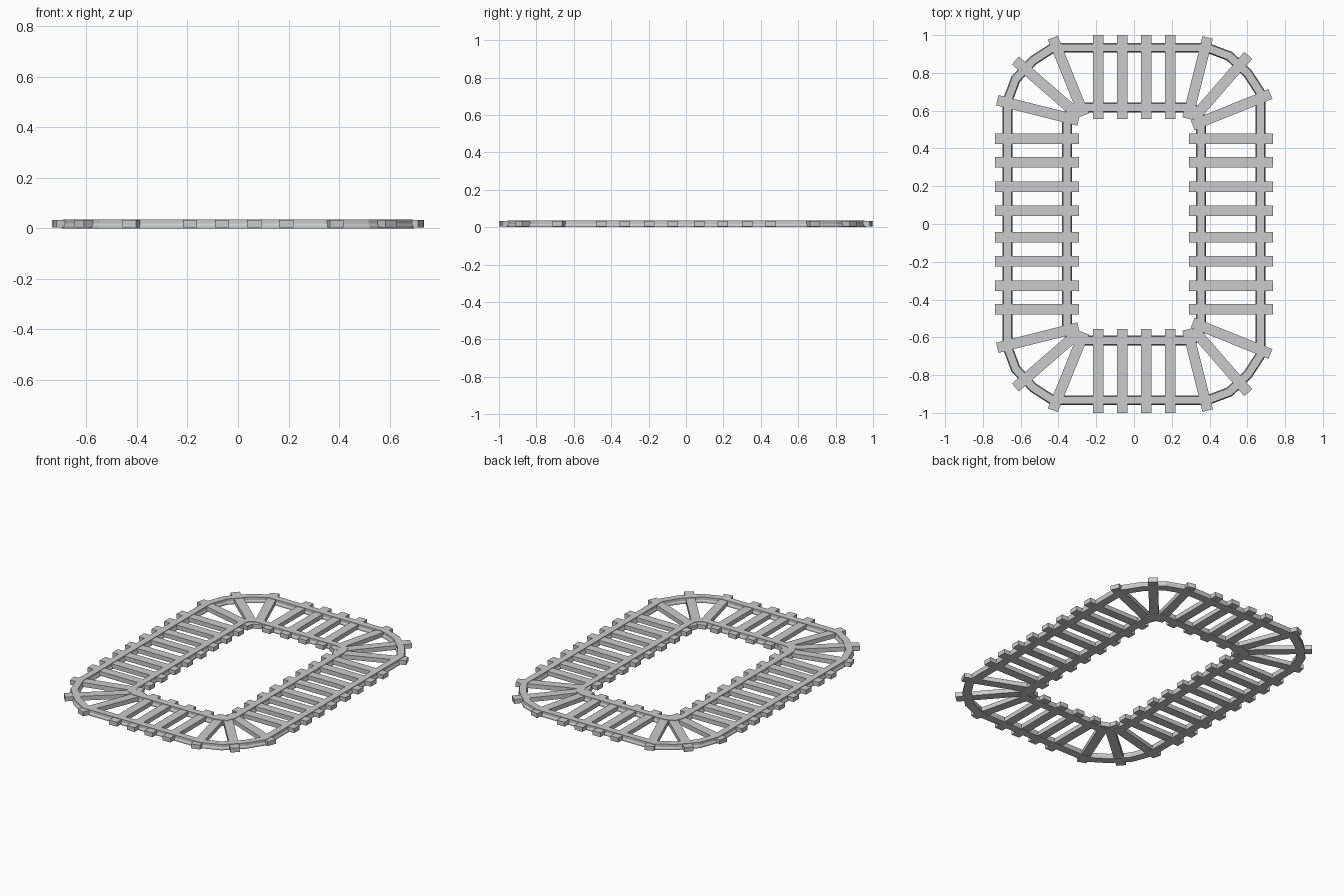
import bpy, bmesh
from math import radians, cos, sin
from mathutils import Vector, Matrix

if "Cube" in bpy.data.objects:
    bpy.data.objects.remove(bpy.data.objects["Cube"])


def finish(bm, name):
    bmesh.ops.recalc_face_normals(bm, faces=bm.faces)
    me = bpy.data.meshes.new(name)
    bm.to_mesh(me)
    bm.free()
    ob = bpy.data.objects.new(name, me)
    bpy.context.collection.objects.link(ob)
    return ob


# Rail cross-section: wide foot tapering to a narrower head
PROFILE = [(-.026, 0), (.026, 0), (.026, .01), (.021, .018), (.021, .035),
           (-.021, .035), (-.021, .018), (-.026, .01)]


def rail(name, path):
    """Sweep the rail profile round a closed path with mitred joints."""
    bm = bmesh.new()
    pts = [Vector(p) for p in path]
    n = len(pts)
    rings = []
    for i, p in enumerate(pts):
        a = (p - pts[i - 1]).normalized()
        b = (pts[(i + 1) % n] - p).normalized()
        na, nb = Vector((-a.y, a.x)), Vector((-b.y, b.x))
        m = (na + nb) / (1 + na.dot(nb))
        rings.append([bm.verts.new((p.x + m.x * u, p.y + m.y * u, z)) for u, z in PROFILE])
    k = len(PROFILE)
    for i in range(n):
        r, s = rings[i], rings[(i + 1) % n]
        for j in range(k):
            bm.faces.new((r[j], r[(j + 1) % k], s[(j + 1) % k], s[j]))
    return finish(bm, name)


def loop(cx, cy, right, left):
    """Closed path from corner insets; top and bottom mirror each other."""
    top = [(cx - dx, cy - dy) for dx, dy in reversed(right)]
    top += [(-cx + dx, cy - dy) for dx, dy in left]
    return top + [(x, -y) for x, y in reversed(top)]


# Outer and inner rails; left corners are the right corners transposed
right = [(.282, 0), (.165, .044), (.066, .138), (0, .24)]
left = [(dy, dx) for dx, dy in reversed(right)]
rail("outer_rail", loop(.67, .933, right, left))
inner = [(.06, 0), (.018, .018), (0, .06)]
rail("inner_rail", loop(.354, .617, inner, inner))

LENGTH, WIDTH, Z0, Z1 = .443, .056, .004, .032


def sleeper(name, x, y, angle):
    """Flat bar with its outer end at x, y, pointing outwards along angle."""
    a = radians(angle)
    bm = bmesh.new()
    mat = (Matrix.Translation((x - cos(a) * LENGTH / 2, y - sin(a) * LENGTH / 2, (Z0 + Z1) / 2))
           @ Matrix.Rotation(a, 4, 'Z') @ Matrix.Diagonal((LENGTH, WIDTH, Z1 - Z0, 1)))
    bmesh.ops.create_cube(bm, size=1, matrix=mat)
    return finish(bm, name)


# Fanned sleepers in the corners
corner = [(.39, .988, 76), (.605, .893, 49), (.722, .688, 22),
          (-.43, .986, 112), (-.628, .866, 139), (-.724, .655, 166)]

for s in (1, -1):
    # Straight sleepers on the long sides
    for y in (.07, .197, .328, .452):
        sleeper("side_sleeper", .735, s * y, 0)
        sleeper("side_sleeper", -.735, s * y, 180)
    # Straight sleepers on the short ends
    for x in (-.19, -.063, .064, .191):
        sleeper("end_sleeper", x, s * 1.0, s * 90)
    for x, y, a in corner:
        sleeper("corner_sleeper", x, s * y, s * a)
